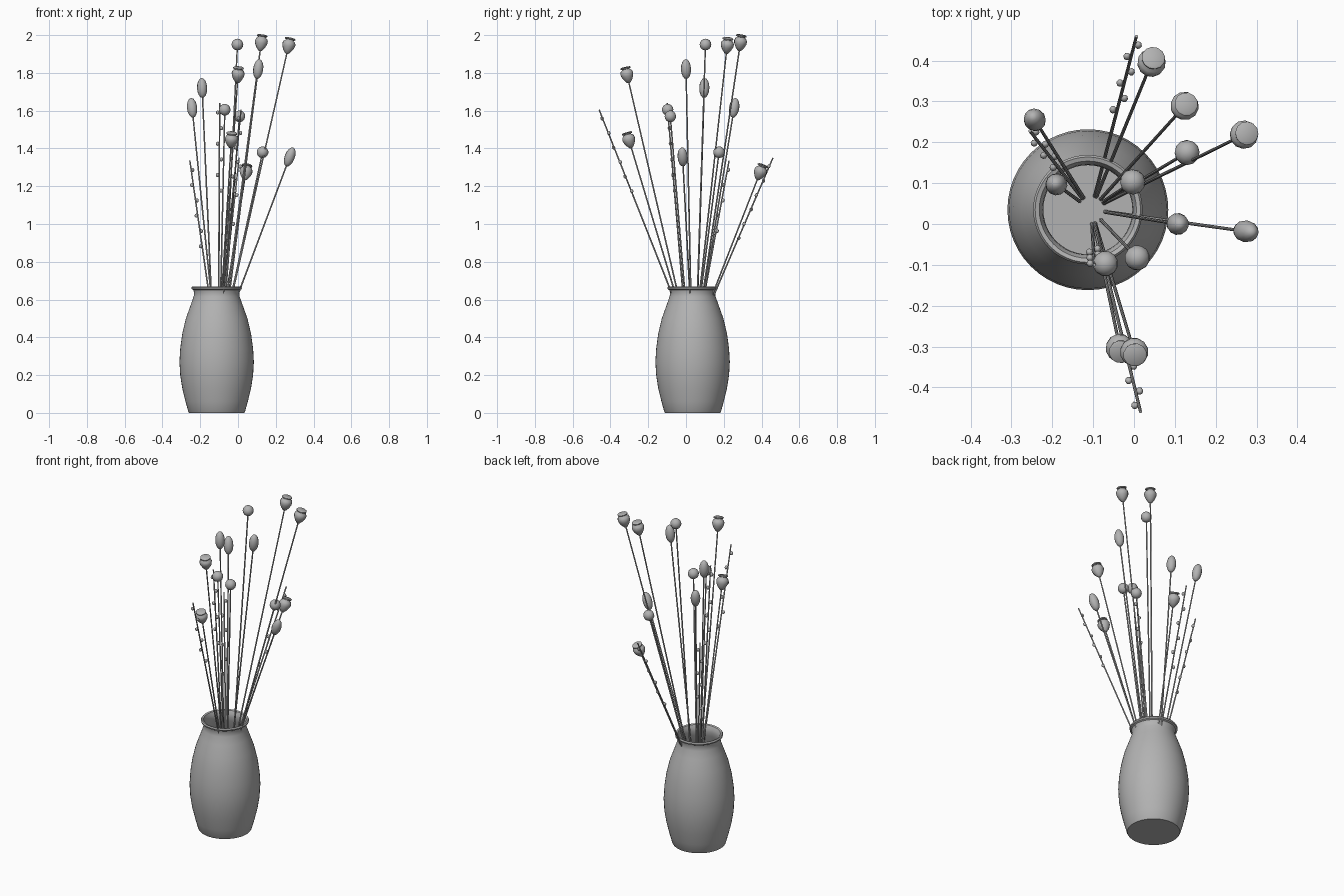
import bpy
import bmesh
import math
from mathutils import Vector

cube = bpy.data.objects.get("Cube")
if cube:
    bpy.data.objects.remove(cube)

grey = bpy.data.materials.new("plain_grey")
grey.use_nodes = True
colour = (0.45, 0.45, 0.45, 1)
grey.diffuse_color = colour
grey.node_tree.nodes["Principled BSDF"].inputs["Base Color"].default_value = colour

CENTRE = Vector((-0.113, 0.035, 0))
STEM_Z = 0.44


def lathe(name, profile, sides, origin, axis=(0, 0, 1), angle=40):
    """Spin a (radius, height) profile about an axis through origin."""
    bm = bmesh.new()
    verts = [bm.verts.new((r, 0, z)) for r, z in profile]
    edges = [bm.edges.new(pair) for pair in zip(verts, verts[1:])]
    bmesh.ops.spin(bm, geom=verts + edges, cent=(0, 0, 0), axis=(0, 0, 1),
                   angle=math.tau, steps=sides, use_merge=True)
    bmesh.ops.remove_doubles(bm, verts=bm.verts, dist=0.00005)
    bmesh.ops.recalc_face_normals(bm, faces=bm.faces)
    mesh = bpy.data.meshes.new(name)
    bm.to_mesh(mesh)
    bm.free()
    mesh.materials.append(grey)
    obj = bpy.data.objects.new(name, mesh)
    bpy.context.collection.objects.link(obj)
    obj.location = origin
    obj.rotation_euler = Vector(axis).to_track_quat('Z', 'Y').to_euler()
    bpy.ops.object.select_all(action='DESELECT')
    obj.select_set(True)
    bpy.context.view_layer.objects.active = obj
    bpy.ops.object.shade_smooth_by_angle(angle=math.radians(angle))
    return obj


def oval(radius, half_height, rings=8):
    steps = [math.pi * i / rings for i in range(rings + 1)]
    return [(radius * math.sin(a), -half_height * math.cos(a)) for a in steps]


def stem(name, tip):
    """Straight stalk from the vase filling to tip; returns its direction."""
    tip = Vector(tip)
    out = Vector((tip.x + 0.105, tip.y - 0.035, 0)).normalized()
    base = Vector((-0.105, 0.035, STEM_Z)) + out * 0.035
    way = tip - base
    base -= way.normalized() * 0.01
    length = (tip - base).length
    lathe(name, [(0, 0), (0.0045, 0), (0.0038, length), (0, length)], 8, base, way)
    return way.normalized()


# Vase with rolled lip, inner wall and the filling that holds the stems
lathe("vase", [
    (0, 0), (0.146, 0), (0.15, 0.006), (0.165, 0.06), (0.182, 0.13), (0.193, 0.2),
    (0.197, 0.27), (0.193, 0.34), (0.182, 0.42), (0.163, 0.5), (0.138, 0.57),
    (0.122, 0.615), (0.119, 0.635), (0.123, 0.65), (0.132, 0.655), (0.134, 0.663),
    (0.129, 0.67), (0.119, 0.667), (0.111, 0.65), (0.109, 0.63), (0.114, 0.605),
    (0.13, 0.56), (0.153, 0.5), (0.168, STEM_Z), (0, STEM_Z)], 48, CENTRE)

# Crowned seed pods
POD = [(0, -0.046), (0.01, -0.043), (0.024, -0.025), (0.033, -0.006), (0.035, 0.008),
       (0.031, 0.02), (0.021, 0.028), (0.02, 0.031), (0.028, 0.033), (0.029, 0.038),
       (0.025, 0.041), (0, 0.038)]
pods = [(0.123, 0.288, 1.96), (0.268, 0.218, 1.945), (0, -0.312, 1.79),
        (-0.035, -0.302, 1.445), (0.042, 0.393, 1.275)]

# Round seed heads and long oval heads
balls = [(-0.003, 0.103, 1.95), (0.13, 0.175, 1.38),
         (-0.07, -0.097, 1.605), (0.008, -0.083, 1.57)]
ovals = [(-0.19, 0.097, 1.72), (-0.243, 0.255, 1.615),
         (0.107, 0, 1.82), (0.274, -0.018, 1.355)]

for kind, profile, spots in (("seed_pod", POD, pods),
                             ("round_head", oval(0.031, 0.031), balls),
                             ("oval_head", oval(0.027, 0.053), ovals)):
    for spot in spots:
        axis = stem(kind + "_stem", spot)
        lathe(kind, profile, 12, spot, axis, 45)

# Bare twigs with small buds on alternating sides
twigs = [(0.016, -0.46, 1.605), (0.006, 0.46, 1.35),
         (-0.255, 0.228, 1.335), (-0.097, -0.1, 1.64)]
for tip in twigs:
    axis = stem("twig", tip)
    side = axis.cross(Vector((0, 0, 1))).normalized()
    for i in range(6):
        spot = Vector(tip) - axis * (0.05 + 0.083 * i) + side * 0.01 * (-1) ** i
        lathe("bud", oval(0.009, 0.011, 6), 8, spot, axis, 50)
